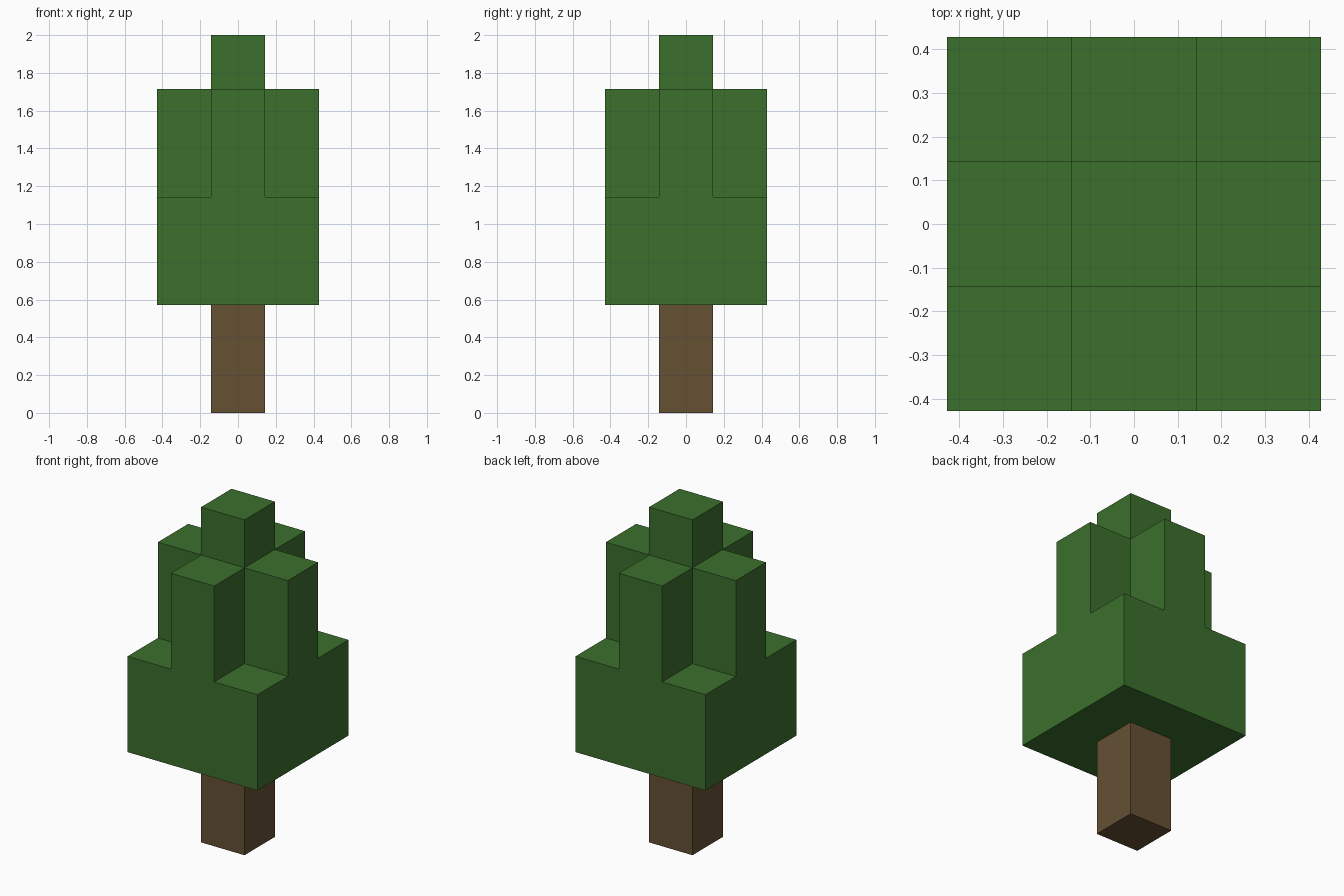
import bpy
import bmesh
from math import radians
from mathutils import Vector

if "Cube" in bpy.data.objects:
    bpy.data.objects.remove(bpy.data.objects["Cube"], do_unlink=True)

UNIT = 2 / 7  # edge of one block; the tree is seven blocks tall


def make_material(name, color):
    mat = bpy.data.materials.new(name)
    mat.use_nodes = True
    mat.diffuse_color = color
    mat.node_tree.nodes["Principled BSDF"].inputs["Base Color"].default_value = color
    return mat


def block_skin(name, cells, mat):
    """Build the closed outer skin of a set of grid blocks."""
    bm = bmesh.new()
    for cell in cells:
        centre = Vector(cell) + Vector((0, 0, 0.5))
        for axis in range(3):
            for sign in (-1, 1):
                n = Vector((0, 0, 0))
                n[axis] = sign
                neighbour = tuple(int(c + d) for c, d in zip(cell, n))
                if neighbour in cells:
                    continue
                # Side directions chosen so the face points outwards
                u = Vector((0, 0, 0))
                u[(axis + 1) % 3] = 0.5
                v = n.cross(u)
                mid = centre + n / 2
                corners = (mid - u - v, mid + u - v, mid + u + v, mid - u + v)
                bm.faces.new([bm.verts.new(p * UNIT) for p in corners])
    bmesh.ops.remove_doubles(bm, verts=bm.verts[:], dist=0.001)
    bmesh.ops.dissolve_limit(bm, angle_limit=radians(1),
                             verts=bm.verts[:], edges=bm.edges[:])
    mesh = bpy.data.meshes.new(name)
    bm.to_mesh(mesh)
    bm.free()
    mesh.materials.append(mat)
    obj = bpy.data.objects.new(name, mesh)
    bpy.context.collection.objects.link(obj)
    return obj


bark = make_material("bark brown", (0.130, 0.082, 0.034, 1))
leaf = make_material("leaf green", (0.045, 0.162, 0.026, 1))

# Trunk: a two-block post
block_skin("trunk", {(0, 0, z) for z in range(2)}, bark)

# Foliage: wide square base, cross-shaped middle, single block on top
span = (-1, 0, 1)
base = {(x, y, z) for x in span for y in span for z in (2, 3)}
cross = {(x, y, z) for x in span for y in span for z in (4, 5) if x * y == 0}
tip = {(0, 0, 6)}
block_skin("foliage", base | cross | tip, leaf)
